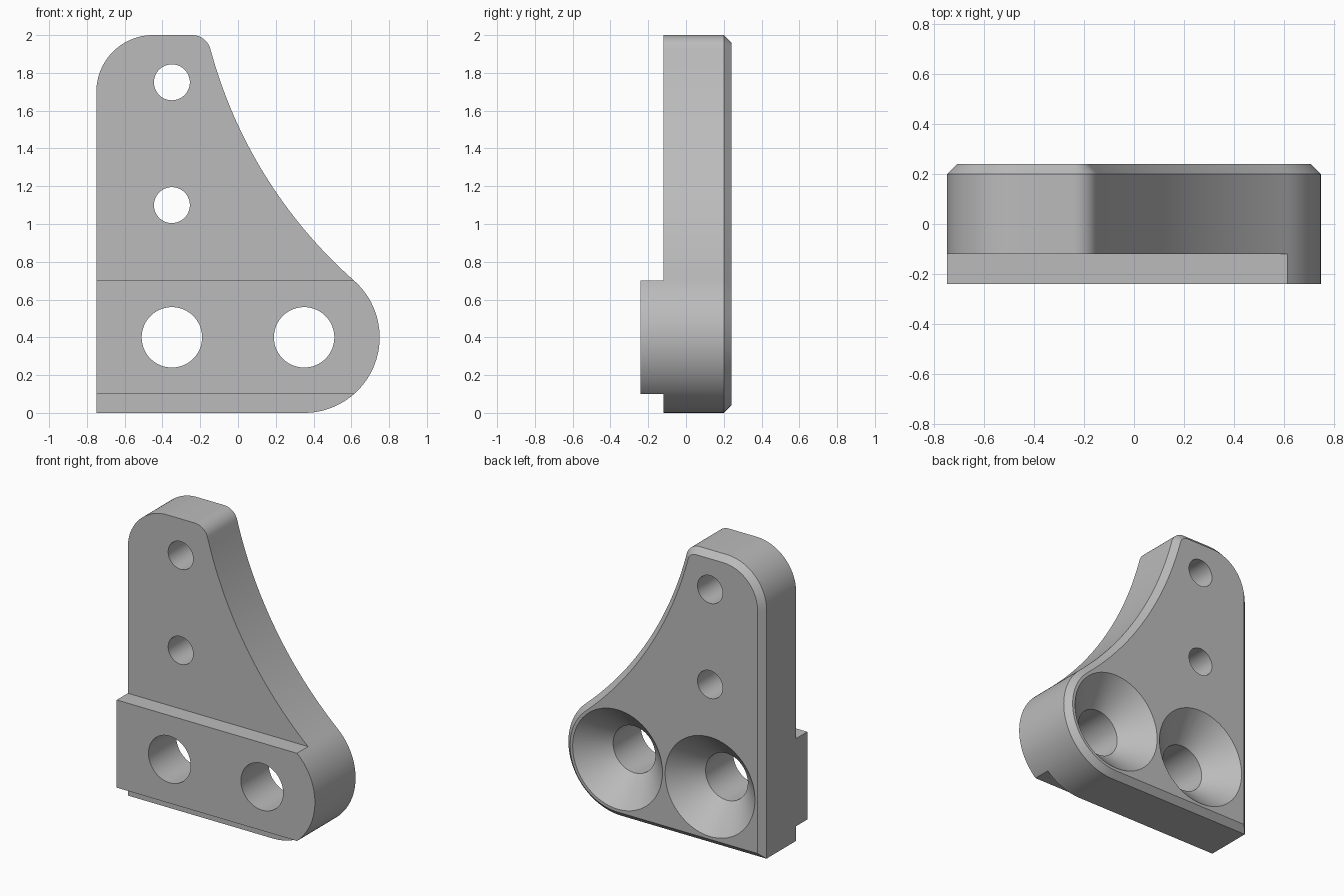
import bpy, bmesh
from math import sin, cos, asin, sqrt, radians, degrees, atan2, pi

old = bpy.data.objects.get("Cube")
if old:
    bpy.data.objects.remove(old, do_unlink=True)

grey = bpy.data.materials.new("plain grey")
grey.use_nodes = True
grey.diffuse_color = (0.5, 0.5, 0.5, 1)
grey.node_tree.nodes["Principled BSDF"].inputs["Base Color"].default_value = (0.5, 0.5, 0.5, 1)

# Main dimensions
LEFT, FRONT, LEDGE, BACK, BEVEL = -0.75, -0.24, -0.12, 0.24, 0.04
LOBE_X, LOBE_Z, LOBE_R = 0.35, 0.4, 0.4
RIB_LOW, RIB_HIGH = 0.1, 0.7
SWEEP_R, TIP_R, CORNER_R = 2.5, 0.1, 0.3


def arc(cx, cz, r, start, end, steps):
    angles = [radians(start + (end - start) * i / steps) for i in range(steps + 1)]
    return [(cx + r * cos(a), cz + r * sin(a)) for a in angles]


def outline(inset):
    """Side outline in x and z, moved inward by the inset."""
    # The concave sweep is tangent to the lobe where the rib ends
    join = asin((RIB_HIGH - LOBE_Z) / LOBE_R)
    sx = LOBE_X + (LOBE_R + SWEEP_R) * cos(join)
    sz = LOBE_Z + (LOBE_R + SWEEP_R) * sin(join)
    tz = 2 - TIP_R
    tx = sx - sqrt((SWEEP_R + TIP_R) ** 2 - (sz - tz) ** 2)
    tip = degrees(atan2(sz - tz, sx - tx))
    j = degrees(join)
    pts = [(LEFT + inset, inset)]
    pts += arc(LOBE_X, LOBE_Z, LOBE_R - inset, -90, j, 40)
    pts += arc(sx, sz, SWEEP_R + inset, 180 + j, 180 + tip, 32)[1:]
    pts += arc(tx, tz, TIP_R - inset, tip, 90, 12)[1:]
    pts += arc(LEFT + CORNER_R, 2 - CORNER_R, CORNER_R - inset, 90, 180, 24)
    return pts


def loft(name, rings):
    """Closed solid through rings of (x, y, z) points."""
    bm = bmesh.new()
    loops = [[bm.verts.new(p) for p in ring] for ring in rings]
    for a, b in zip(loops, loops[1:]):
        for i in range(len(a)):
            k = (i + 1) % len(a)
            bm.faces.new((a[i], a[k], b[k], b[i]))
    bm.faces.new(loops[0][::-1])
    bm.faces.new(loops[-1])
    bmesh.ops.recalc_face_normals(bm, faces=bm.faces)
    mesh = bpy.data.meshes.new(name)
    bm.to_mesh(mesh)
    bm.free()
    mesh.materials.append(grey)
    obj = bpy.data.objects.new(name, mesh)
    bpy.context.collection.objects.link(obj)
    return obj


def turned(name, x, z, profile, sides=64):
    """Round solid along y from (radius, y) pairs."""
    return loft(name, [[(x + r * cos(2 * pi * i / sides), y, z + r * sin(2 * pi * i / sides))
                        for i in range(sides)] for r, y in profile])


def block(name, y0, y1, z0, z1):
    return loft(name, [[(-1, y, z0), (1, y, z0), (1, y, z1), (-1, y, z1)] for y in (y0, y1)])


# Bracket plate with a chamfered back edge
bracket = loft("bracket_plate", [[(x, y, z) for x, z in outline(d)]
                                 for y, d in ((FRONT, 0), (BACK - BEVEL, 0), (BACK, BEVEL))])

# Front steps above and below the rib
cutters = [block("upper_step_cutter", -0.5, LEDGE, RIB_HIGH, 3),
           block("lower_step_cutter", -0.5, LEDGE, -1, RIB_LOW)]
# Small plain holes
for z in (1.1, 1.75):
    cutters.append(turned("small_hole_cutter", -0.35, z, [(0.095, -0.4), (0.095, 0.4)]))
# Large holes, countersunk from the back
for x in (-0.35, 0.35):
    cutters.append(turned("countersink_cutter", x, LOBE_Z,
                          [(0.16, -0.4), (0.16, 0.06), (0.345, 0.245)]))

bpy.ops.object.select_all(action='DESELECT')
bpy.context.view_layer.objects.active = bracket
bracket.select_set(True)
for cutter in cutters:
    cutter.hide_render = True
    cut = bracket.modifiers.new(cutter.name, 'BOOLEAN')
    cut.operation = 'DIFFERENCE'
    cut.solver = 'EXACT'
    cut.object = cutter
    bpy.ops.object.modifier_apply(modifier=cut.name)
    bpy.data.objects.remove(cutter, do_unlink=True)

bpy.ops.object.shade_smooth_by_angle(angle=radians(30))
